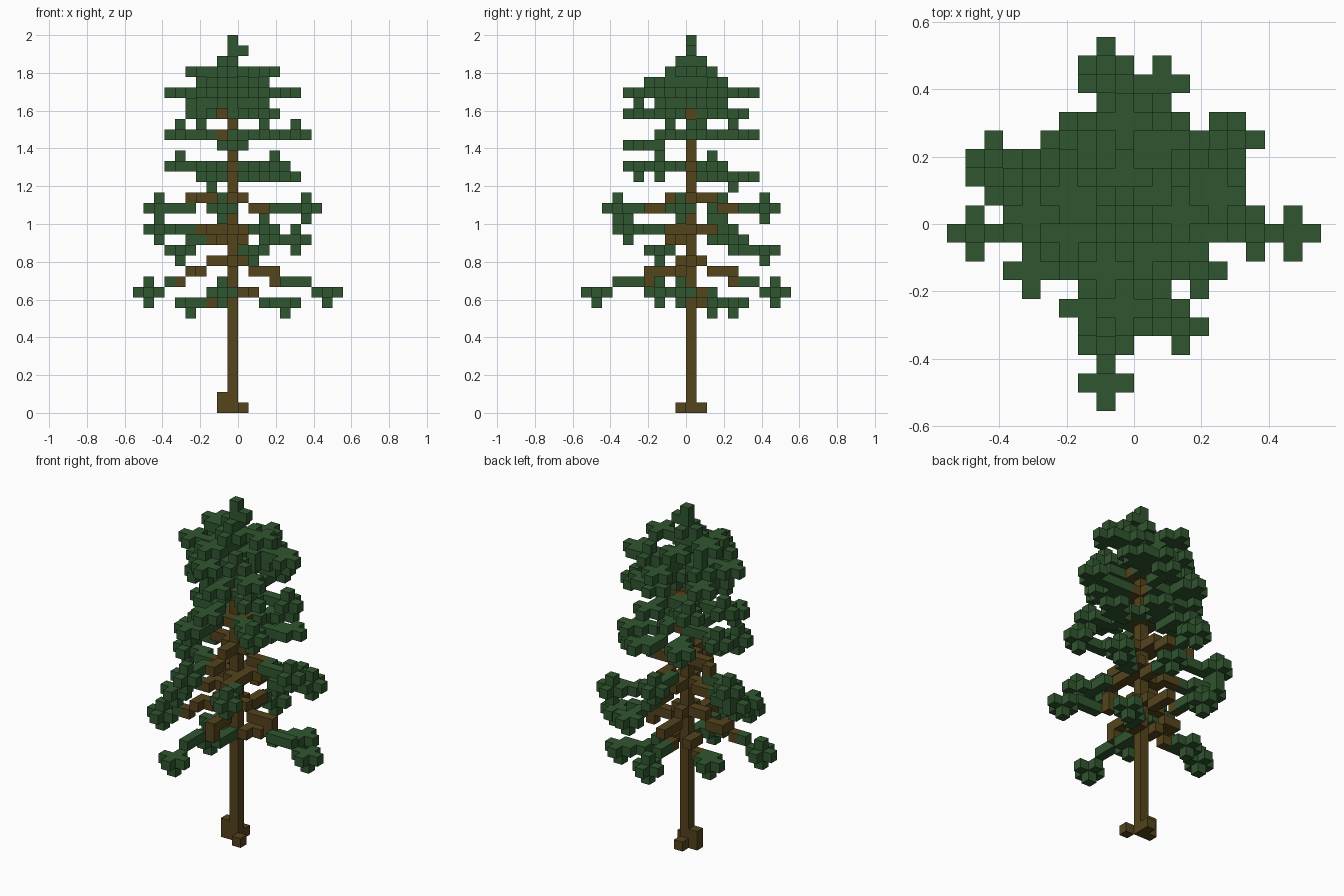
import bpy
import bmesh
from mathutils import Vector

cube = bpy.data.objects.get("Cube")
if cube:
    bpy.data.objects.remove(cube, do_unlink=True)

UNIT = 2 / 36                      # edge length of one block
TRUNK_X, TRUNK_Y = -1, 0           # grid column of the trunk
SIDES = ((0, 0), (1, 0), (-1, 0), (0, 1), (0, -1))
AXES = [Vector(d) for d in
        ((1, 0, 0), (-1, 0, 0), (0, 1, 0), (0, -1, 0), (0, 0, 1), (0, 0, -1))]
FULL, HANGING, RAISED, FLAT = (-1, 1), (-1,), (1,), ()   # tuft shapes

trunk, wood, leaves = set(), set(), set()


def make_material(name, color):
    mat = bpy.data.materials.new(name)
    mat.use_nodes = True
    mat.diffuse_color = color
    mat.node_tree.nodes["Principled BSDF"].inputs["Base Color"].default_value = color
    return mat


def tuft(x, y, z, shape):
    """Leaf tuft: a flat cross with optional blocks above and below its middle."""
    leaves.update((x + dx, y + dy, z) for dx, dy in SIDES)
    leaves.update((x, y, z + dz) for dz in shape)


def branch(x, y, z, start, bare, shape):
    """Stepped limb from the trunk to a leaf tuft; the first blocks are bare wood."""
    dx, dy = x - TRUNK_X, y - TRUNK_Y
    steps = abs(dx) + abs(dy)
    for s in range(1, steps + 1):
        t = s / steps
        cell = (TRUNK_X + round(dx * t), TRUNK_Y + round(dy * t),
                round(start + (z - start) * t))
        (wood if s <= bare else leaves).add(cell)
    tuft(x, y, z, shape)


def whorl(start, bare, shape, tips):
    for x, y, z in tips:
        branch(x, y, z, start, bare, shape)


def build(name, cells, solid, mat):
    """Turn grid cells into a mesh, keeping only the exposed block sides."""
    bm = bmesh.new()
    for cell in sorted(cells):
        base = Vector(cell) + Vector((0.5, 0.5, 0.5))
        for d in AXES:
            if tuple(int(c) for c in Vector(cell) + d) in solid:
                continue
            u = Vector((d.y, d.z, d.x))
            v = d.cross(u)
            corners = (u + v, v - u, -u - v, u - v)
            bm.faces.new([bm.verts.new((base + (d + c) / 2) * UNIT) for c in corners])
    bmesh.ops.remove_doubles(bm, verts=bm.verts, dist=UNIT / 100)
    bmesh.ops.recalc_face_normals(bm, faces=bm.faces)
    mesh = bpy.data.meshes.new(name)
    bm.to_mesh(mesh)
    bm.free()
    mesh.materials.append(mat)
    obj = bpy.data.objects.new(name, mesh)
    bpy.context.scene.collection.objects.link(obj)


# Trunk with small root blocks
trunk.update((TRUNK_X, TRUNK_Y, z) for z in range(30))
trunk.update([(-2, 0, 0), (-2, 0, 1), (0, -1, 0), (-1, 1, 0)])

# Lowest drooping limbs, then the short ones between them
whorl(14, 5, HANGING, [(8, -1, 11), (-2, -9, 11)])
whorl(14, 5, FULL, [(-2, 8, 11)])
whorl(14.5, 6, FULL, [(-9, -1, 11)])
whorl(11, 3, HANGING, [(-5, 2, 10), (4, 4, 10)])
whorl(11, 0, FULL, [(-2, -3, 11)])

# Middle limbs
whorl(17, 4, FULL, [(-8, 2, 17), (5, 4, 16), (2, -6, 17)])
whorl(17, 4, HANGING, [(1, 7, 15), (-6, -3, 15)])
whorl(19.6, 3, FULL, [(6, -1, 19)])
whorl(19.7, 4, FULL, [(-2, -7, 19), (-2, 7, 19)])
whorl(20, 5, FULL, [(-8, 3, 19)])

# Upper limbs
whorl(23, 1, RAISED, [(-6, 2, 23)])
whorl(23, 1, FULL, [(3, -3, 23)])
whorl(23, 1, HANGING, [(-3, 4, 22), (-3, -5, 23)])
whorl(23, 1, FLAT, [(4, 2, 22), (1, 5, 22)])
whorl(26, 1, RAISED, [(-6, 1, 26), (5, 0, 26), (2, -2, 26), (-4, 4, 26)])
whorl(26, 1, FLAT, [(-1, -5, 25), (0, 5, 26)])

# Dense crown of flat layers
whorl(28, 1, FLAT, [(2, 3, 28), (-4, -1, 28), (0, -5, 28), (2, -2, 28),
                    (-4, 2, 28), (0, 4, 28)])
whorl(29, 0, FLAT, [(-4, -1, 29), (1, 1, 29), (-1, 2, 29), (-2, -2, 29)])
whorl(30, 0, FLAT, [(-6, 0, 30), (4, 1, 30), (-1, 5, 30)])
whorl(30, 0, HANGING, [(-1, -5, 30)])
whorl(30, 0, RAISED, [(-3, -3, 30), (1, -3, 30), (2, 2, 30), (-4, 2, 30)])
whorl(31, 0, FLAT, [(-2, -3, 31), (-1, 2, 31)])
whorl(32, 0, FLAT, [(-4, 1, 32), (2, 0, 32), (-1, -1, 32)])

# Pointed tip
leaves.update((TRUNK_X, TRUNK_Y, z) for z in range(30, 36))
leaves.update([(0, 0, 34), (-2, 0, 33), (-1, 1, 33), (-1, -1, 33)])

wood -= trunk
leaves -= trunk | wood
solid = trunk | wood | leaves

bark = make_material("bark_brown", (0.090, 0.058, 0.012, 1))
needle = make_material("needle_green", (0.030, 0.093, 0.029, 1))
build("trunk", trunk, solid, bark)
build("branches", wood, solid, bark)
build("foliage", leaves, solid, needle)
